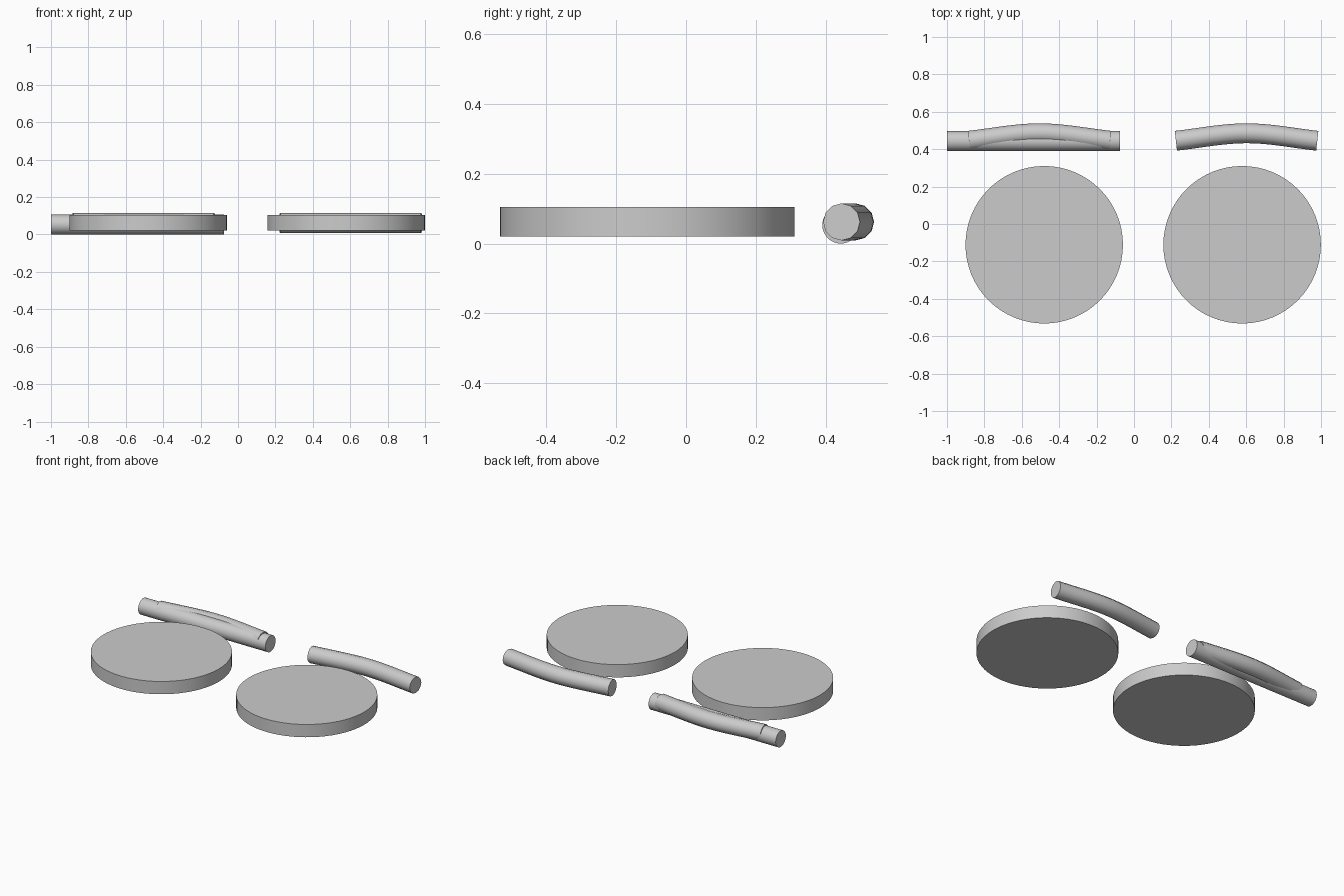
import bpy, math

if "Cube" in bpy.data.objects:
    bpy.data.objects.remove(bpy.data.objects["Cube"])

def cylinder(name, radius, depth, loc, rot=(0, 0, 0), sides=64):
    bpy.ops.mesh.primitive_cylinder_add(vertices=sides, radius=radius, depth=depth,
                                        location=loc, rotation=rot)
    ob = bpy.context.object
    ob.name = name
    bpy.ops.object.shade_smooth_by_angle(angle=math.radians(35))
    return ob

def bent_bar(name, cx):
    """Gently bowed bar with flat caps, swept along a bezier path."""
    cu = bpy.data.curves.new(name, 'CURVE')
    cu.dimensions = '3D'
    cu.bevel_depth = 0.053
    cu.bevel_resolution = 4
    cu.use_fill_caps = True
    cu.resolution_u = 12
    sp = cu.splines.new('BEZIER')
    sp.bezier_points.add(2)
    path = [(-0.378, 0.445, 0.11), (0, 0.485, 0), (0.378, 0.445, -0.11)]
    h = 0.126
    for p, (x, y, slope) in zip(sp.bezier_points, path):
        p.handle_left_type = p.handle_right_type = 'FREE'
        p.co = (cx + x, y, 0.062)
        p.handle_left = (cx + x - h, y - h * slope, 0.062)
        p.handle_right = (cx + x + h, y + h * slope, 0.062)
    ob = bpy.data.objects.new(name, cu)
    bpy.context.collection.objects.link(ob)
    # turn the sweep into a mesh
    bpy.ops.object.select_all(action='DESELECT')
    ob.select_set(True)
    bpy.context.view_layer.objects.active = ob
    bpy.ops.object.convert(target='MESH')
    bpy.ops.object.shade_smooth_by_angle(angle=math.radians(35))

# round discs with a bowed bar behind each
for side, disc_x, bar_x in (("left", -0.48, -0.505), ("right", 0.578, 0.602)):
    cylinder(f"{side}_disc", 0.421, 0.084, (disc_x, -0.111, 0.062))
    bent_bar(f"{side}_bowed_bar", bar_x)

# straight bar overlapping the left bowed bar
cylinder("left_straight_bar", 0.053, 0.926, (-0.537, 0.443, 0.053),
         (0, math.pi / 2, 0), 32)
